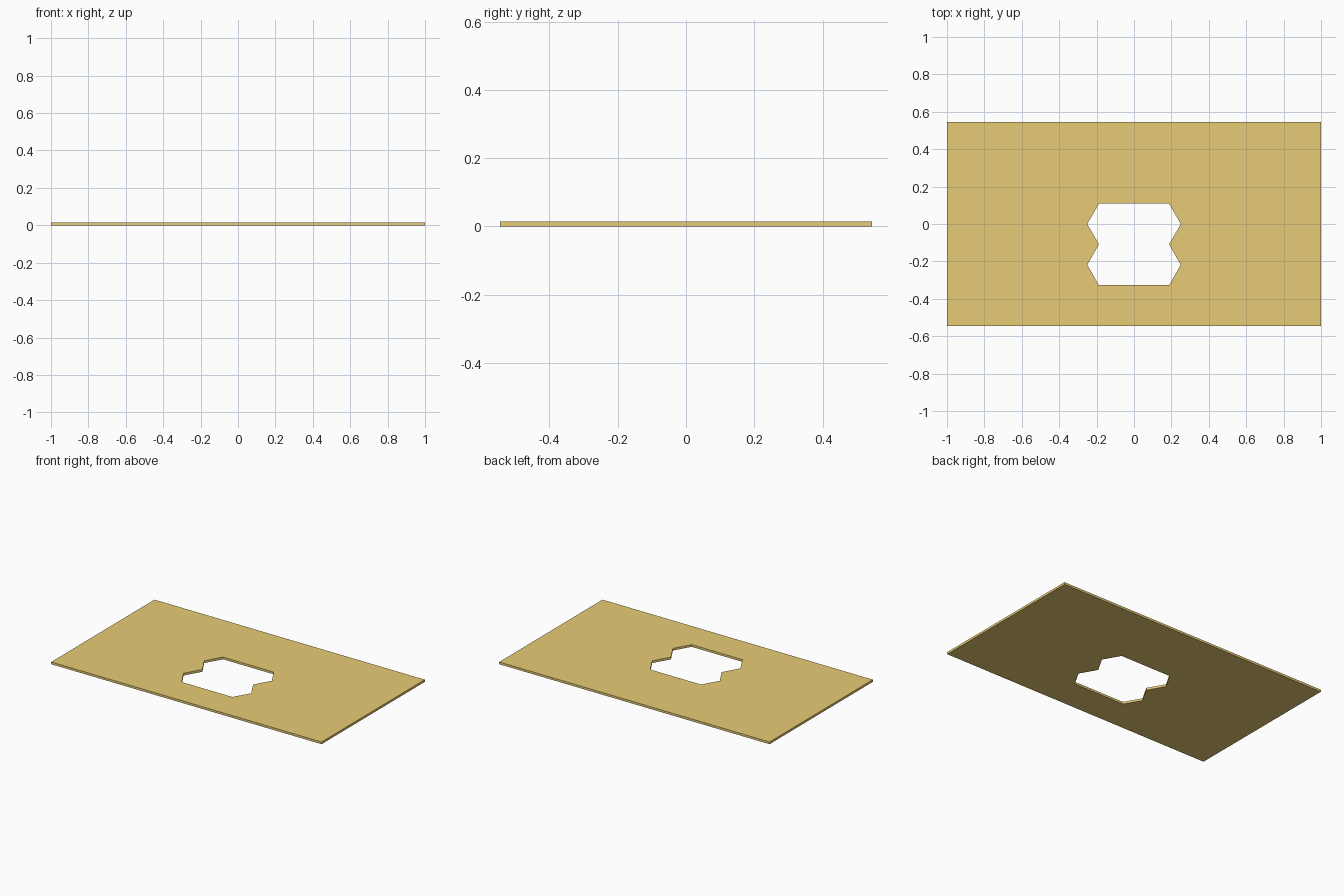
import bpy, bmesh

if "Cube" in bpy.data.objects:
    bpy.data.objects.remove(bpy.data.objects["Cube"])

COLS, ROWS = 8, 5
W, H, T = 0.25, 0.2182, 0.015      # tile width, tile depth, plate thickness
HOLE_COLS, HOLE_ROWS = (3, 4), (1, 2)

bm = bmesh.new()


def face(cx, cy, pts):
    bm.faces.new([bm.verts.new((cx + x * W, cy + y * H, T)) for x, y in pts])


HEX = [(-.5, 0), (-.25, -.5), (.25, -.5), (.5, 0), (.25, .5), (-.25, .5)]

# Hexagon tiles touching tip to tip, with corner triangles filling the gaps
for c in range(COLS):
    for r in range(ROWS):
        cx, cy = (c - (COLS - 1) / 2) * W, (r - (ROWS - 1) / 2) * H
        in_hole = c in HOLE_COLS and r in HOLE_ROWS
        if not in_hole:
            face(cx, cy, HEX)
        for sx in (-1, 1):
            # triangles on the seam between the two opened columns are open too
            if in_hole and c + sx in HOLE_COLS:
                continue
            for sy in (-1, 1):
                tri = [(.5 * sx, 0), (.5 * sx, .5 * sy), (.25 * sx, .5 * sy)]
                face(cx, cy, tri if sx * sy > 0 else tri[::-1])

# Weld tiles and give the sheet its thickness
bmesh.ops.remove_doubles(bm, verts=bm.verts, dist=1e-4)
bottom = bmesh.ops.extrude_face_region(bm, geom=bm.faces[:], use_keep_orig=True)
for v in bottom["geom"]:
    if isinstance(v, bmesh.types.BMVert):
        v.co.z = 0
bmesh.ops.recalc_face_normals(bm, faces=bm.faces)

mesh = bpy.data.meshes.new("hex_tile_plate")
bm.to_mesh(mesh)
bm.free()
plate = bpy.data.objects.new("hex_tile_plate", mesh)
bpy.context.collection.objects.link(plate)

# Sandy yellow colour
mat = bpy.data.materials.new("sand_yellow")
mat.diffuse_color = (0.80, 0.60, 0.18, 1)
mat.use_nodes = True
mat.node_tree.nodes["Principled BSDF"].inputs["Base Color"].default_value = mat.diffuse_color
mesh.materials.append(mat)
